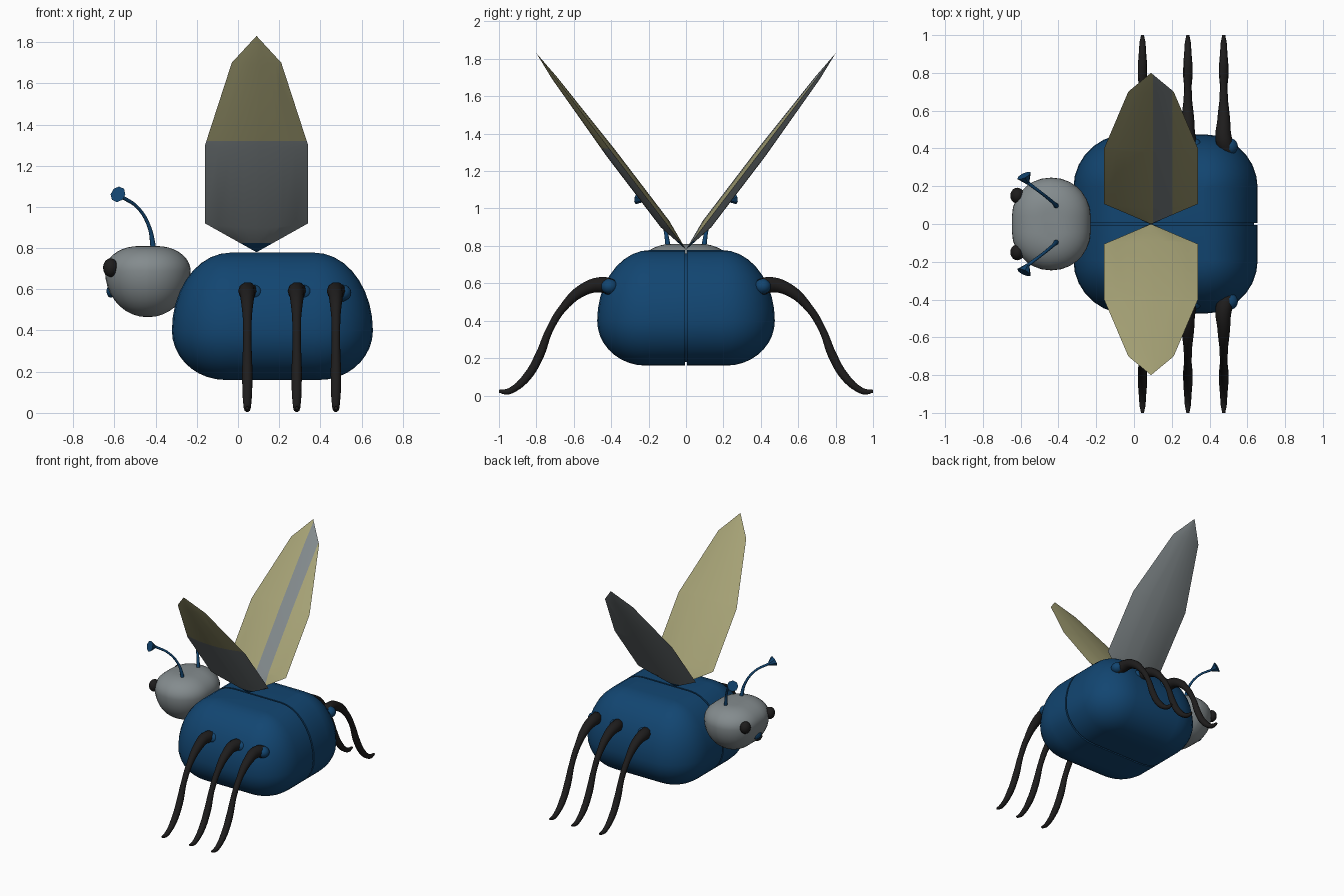
import bpy, bmesh, math
from mathutils import Vector

cube = bpy.data.objects.get("Cube")
if cube:
    bpy.data.objects.remove(cube, do_unlink=True)


def material(name, rgb):
    m = bpy.data.materials.new(name)
    m.use_nodes = True
    m.diffuse_color = (*rgb, 1)
    m.node_tree.nodes["Principled BSDF"].inputs["Base Color"].default_value = (*rgb, 1)
    return m


BLUE = material("shell blue", (0.006, 0.06, 0.165))
GREY = material("soft grey", (0.23, 0.26, 0.27))
BLACK = material("leg black", (0.013, 0.012, 0.012))
YELLOW = material("wing yellow", (0.39, 0.37, 0.185))


def finish(bm, name, mats, smooth=True):
    bmesh.ops.recalc_face_normals(bm, faces=bm.faces)
    me = bpy.data.meshes.new(name)
    bm.to_mesh(me)
    bm.free()
    for m in mats:
        me.materials.append(m)
    if smooth:
        me.polygons.foreach_set("use_smooth", [True] * len(me.polygons))
        me.set_sharp_from_angle(angle=math.radians(40))
    ob = bpy.data.objects.new(name, me)
    bpy.context.collection.objects.link(ob)
    return ob


def rounded_box(cx, hx, hy, corner, z_low, z_mid, z_top, in_low, in_top):
    """Stack rounded rectangles whose inset follows a quarter ellipse above and below z_mid."""
    bm = bmesh.new()
    steps, rings = 9, []
    for k in range(-steps, steps + 1):
        a = k / steps * math.pi / 2
        inset = (1 - math.cos(a)) * (in_low if k < 0 else in_top)
        z = z_mid + math.sin(a) * ((z_mid - z_low) if k < 0 else (z_top - z_mid))
        r = max(corner - inset, 0.001)
        ring = []
        for q in range(4):
            sx, sy = (1, -1, -1, 1)[q], (1, 1, -1, -1)[q]
            for j in range(8):
                t = (q + j / 7) * math.pi / 2
                ring.append(bm.verts.new((cx + sx * (hx - inset - r) + r * math.cos(t),
                                          sy * (hy - inset - r) + r * math.sin(t), z)))
        rings.append(ring)
    n = len(rings[0])
    for lo, hi in zip(rings, rings[1:]):
        for i in range(n):
            bm.faces.new((lo[i], lo[(i + 1) % n], hi[(i + 1) % n], hi[i]))
    bm.faces.new(rings[0])
    bm.faces.new(rings[-1])
    bmesh.ops.remove_doubles(bm, verts=bm.verts, dist=0.0005)
    return bm


def cut(bm, co, no, clear=False):
    bmesh.ops.bisect_plane(bm, geom=bm.verts[:] + bm.edges[:] + bm.faces[:],
                           plane_co=co, plane_no=no, clear_inner=clear)


def ball(name, mat, at, size):
    bm = bmesh.new()
    bmesh.ops.create_uvsphere(bm, u_segments=20, v_segments=12, radius=1)
    for v in bm.verts:
        v.co = Vector(at) + v.co * Vector(size)
    return finish(bm, name, [mat])


def tube(name, mat, points):
    """Tapered tube through (x, y, z, radius) points."""
    cu = bpy.data.curves.new(name, "CURVE")
    cu.dimensions = "3D"
    cu.bevel_depth = 1
    cu.bevel_resolution = 3
    cu.resolution_u = 5
    cu.use_fill_caps = True
    sp = cu.splines.new("BEZIER")
    sp.bezier_points.add(len(points) - 1)
    for p, (x, y, z, r) in zip(sp.bezier_points, points):
        p.co = (x, y, z)
        p.radius = r
        p.handle_left_type = p.handle_right_type = "AUTO"
    cu.materials.append(mat)
    ob = bpy.data.objects.new(name, cu)
    bpy.context.collection.objects.link(ob)
    return ob


# Body: two shell halves with a narrow seam over an inner core
bm = rounded_box(0.167, 0.488, 0.475, 0.285, 0.16, 0.4, 0.778, 0.26, 0.285)
cut(bm, (0, 0.006, 0), (0, 1, 0), clear=True)
bmesh.ops.holes_fill(bm, edges=[e for e in bm.edges if e.is_boundary])
shell = finish(bm, "body_shell", [BLUE])
mirror = shell.modifiers.new("Mirror", "MIRROR")
mirror.use_axis = (False, True, False)
finish(rounded_box(0.167, 0.468, 0.45, 0.27, 0.18, 0.4, 0.758, 0.25, 0.27), "body_core", [BLUE])

# Head
finish(rounded_box(-0.438, 0.208, 0.245, 0.203, 0.465, 0.69, 0.81, 0.203, 0.165), "head", [GREY])
ball("mouth", BLUE, (-0.618, 0, 0.59), (0.02, 0.04, 0.03))

# Wing outline: height and half width at each station
OUTLINE = [(0.78, 0.0), (0.85, 0.125), (0.92, 0.25), (1.3, 0.25), (1.7, 0.12), (1.83, 0.0)]
WX, SLOPE = 0.09, 0.8 / 1.05
OUTWARD = Vector((0, 1, -SLOPE)).normalized()


def wing(name, side):
    bm = bmesh.new()
    cols = 8
    for depth, outer in ((0.035, True), (-0.022, False)):
        rows = []
        for z, w in OUTLINE:
            row = []
            for c in range(cols + 1):
                f = 2 * c / cols - 1
                bulge = depth * (1 - f * f) * w / 0.25
                row.append(bm.verts.new(Vector((WX + f * w, (z - 0.78) * SLOPE, z)) + OUTWARD * bulge))
            rows.append(row)
        for lo, hi in zip(rows, rows[1:]):
            for c in range(cols):
                face = bm.faces.new((lo[c], lo[c + 1], hi[c + 1], hi[c]))
                face.material_index = 0 if outer else 1
    bmesh.ops.remove_doubles(bm, verts=bm.verts, dist=0.0005)
    # Cut the colour borders into the faces
    for x in (0.1, 0.2):
        cut(bm, (x, 0, 0), (1, 0, 0))
    for z in (0.825, 1.32):
        cut(bm, (0, 0, z), (0, 0, 1))
    for f in bm.faces:
        c = f.calc_center_median()
        if f.material_index == 0:
            if c.z < 0.825:
                f.material_index = 2
            elif side < 0 and c.z > 1.32:
                f.material_index = 1
        elif side > 0 and 0.1 < c.x < 0.2:
            f.material_index = 0
    for v in bm.verts:
        v.co.y *= side
    finish(bm, name, [GREY, YELLOW, BLUE])


# Leg path: y, z, radius
LEG = [(0.39, 0.575, 0.045), (0.45, 0.592, 0.044), (0.55, 0.565, 0.034), (0.66, 0.465, 0.022),
       (0.73, 0.35, 0.02), (0.785, 0.21, 0.025), (0.85, 0.1, 0.024), (0.93, 0.03, 0.018),
       (0.96, 0.02, 0.016), (1.0, 0.023, 0.008)]
# Antenna path: x, y, z, radius
ANTENNA = [(-0.41, 0.095, 0.795, 0.014), (-0.43, 0.115, 0.9, 0.009),
           (-0.485, 0.16, 0.995, 0.008), (-0.565, 0.22, 1.05, 0.009)]

for side, label in ((1, "left_side"), (-1, "right_side")):
    wing("wing_" + label, side)
    ball("eye_" + label, BLACK, (-0.618, side * 0.15, 0.705), (0.037, 0.042, 0.045))
    for i, x in enumerate((0.045, 0.285, 0.475)):
        tube(f"leg_{label}_{i + 1}", BLACK,
             [(x + (0.02 if k == 0 else 0), side * y, z, r) for k, (y, z, r) in enumerate(LEG)])
        ball(f"leg_socket_{label}_{i + 1}", BLUE, (x + 0.03, side * 0.41, 0.583), (0.045, 0.045, 0.04))
    tube("antenna_" + label, BLUE, [(x, side * y, z, r) for x, y, z, r in ANTENNA])
    # Flared antenna tip
    bm = bmesh.new()
    bmesh.ops.create_cone(bm, cap_ends=True, segments=8, radius1=0.008, radius2=0.04, depth=0.05)
    axis = Vector((-0.4, side * 0.8, 0.3))
    turn = axis.to_track_quat("Z", "Y")
    for v in bm.verts:
        v.co = turn @ v.co + Vector((-0.572, side * 0.235, 1.053))
    finish(bm, "antenna_tip_" + label, [BLUE], smooth=False)
